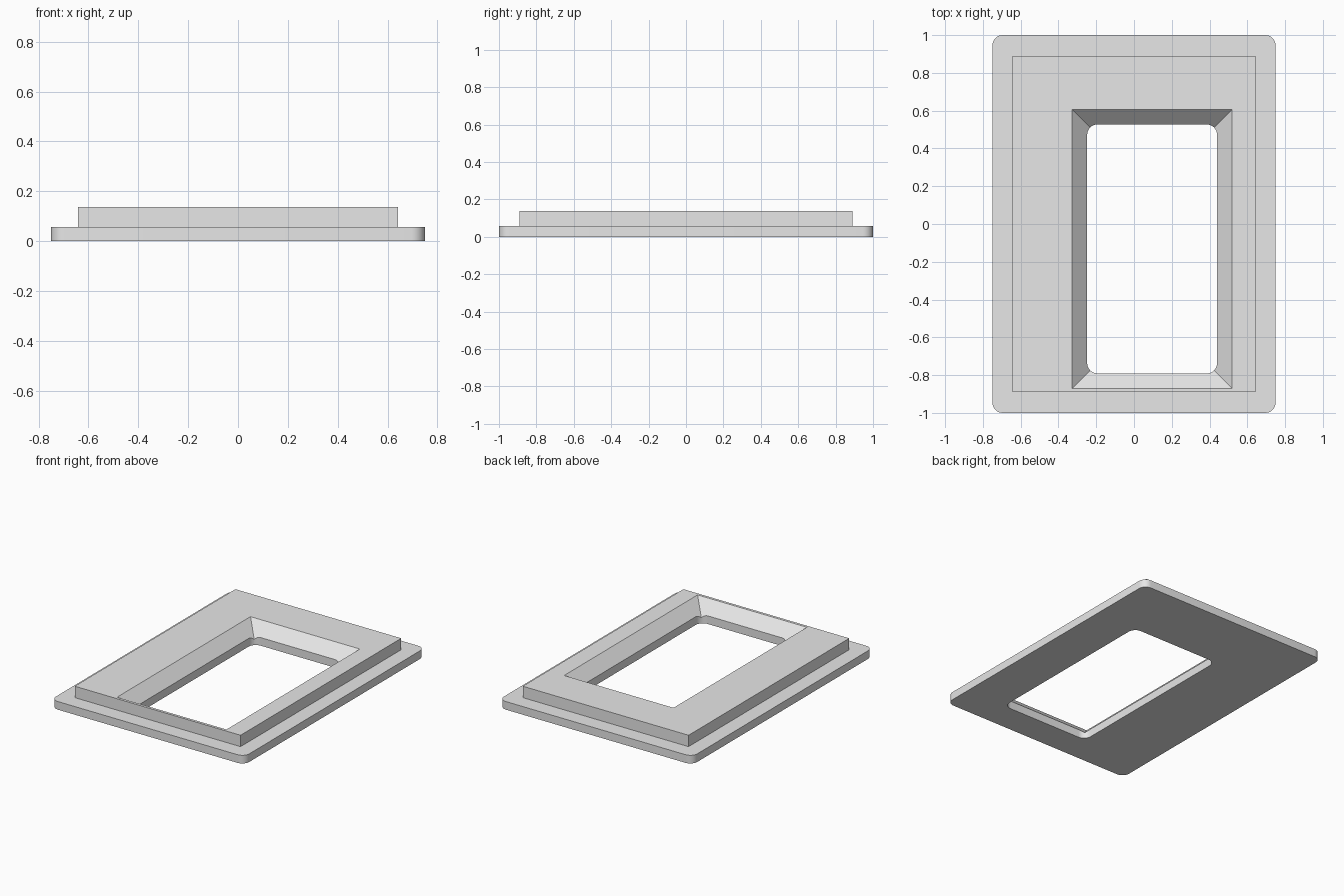
import bpy
import bmesh
import math

cube = bpy.data.objects.get("Cube")
if cube:
    bpy.data.objects.remove(cube, do_unlink=True)

PLATE_TOP = 0.057
BLOCK_TOP = 0.137
HOLE_CENTRE = (0.096, -0.132)
HOLE_HALF = (0.344, 0.659)
CORNER = 0.055

grey = bpy.data.materials.new("plain grey")
grey.use_nodes = True
grey.diffuse_color = (0.8, 0.8, 0.8, 1)
grey.node_tree.nodes["Principled BSDF"].inputs["Base Color"].default_value = (0.8, 0.8, 0.8, 1)


def outline(half, centre=(0, 0), radius=0.0, steps=8):
    """Counter-clockwise rectangle, with rounded corners if radius is set."""
    points = []
    for i, (sx, sy) in enumerate([(1, 1), (-1, 1), (-1, -1), (1, -1)]):
        cx = centre[0] + sx * (half[0] - radius)
        cy = centre[1] + sy * (half[1] - radius)
        count = steps if radius else 0
        for k in range(count + 1):
            a = math.pi / 2 * (i + k / max(count, 1))
            points.append((cx + radius * math.cos(a), cy + radius * math.sin(a)))
    return points


def loft(name, low, z_low, high, z_high):
    """Solid between two outlines with equal point counts."""
    bm = bmesh.new()
    a = [bm.verts.new((x, y, z_low)) for x, y in low]
    b = [bm.verts.new((x, y, z_high)) for x, y in high]
    bm.faces.new(a[::-1])
    bm.faces.new(b)
    n = len(a)
    for i in range(n):
        j = (i + 1) % n
        bm.faces.new((a[i], a[j], b[j], b[i]))
    mesh = bpy.data.meshes.new(name)
    bm.to_mesh(mesh)
    bm.free()
    mesh.materials.append(grey)
    obj = bpy.data.objects.new(name, mesh)
    bpy.context.collection.objects.link(obj)
    return obj


def combine(target, tool, operation):
    tool.hide_render = True
    mod = target.modifiers.new(tool.name, 'BOOLEAN')
    mod.operation = operation
    mod.solver = 'EXACT'
    mod.object = tool
    bpy.context.view_layer.objects.active = target
    bpy.ops.object.modifier_apply(modifier=mod.name)
    bpy.data.objects.remove(tool, do_unlink=True)


# Rounded base plate with a sharp-edged raised block
plate_shape = outline((0.75, 1.0), radius=CORNER)
frame = loft("window_frame", plate_shape, 0, plate_shape, PLATE_TOP)
block_shape = outline((0.643, 0.89))
block = loft("raised_block", block_shape, PLATE_TOP / 2, block_shape, BLOCK_TOP)
combine(frame, block, 'UNION')


# Sloped recess at 45 degrees, reaching the plate top at the hole walls
def recess(z):
    grow = z - PLATE_TOP
    return outline([h + grow for h in HOLE_HALF], HOLE_CENTRE)


combine(frame, loft("recess_cutter", recess(0.02), 0.02, recess(0.2), 0.2), 'DIFFERENCE')

# Rounded through hole
hole = outline(HOLE_HALF, HOLE_CENTRE, CORNER)
combine(frame, loft("hole_cutter", hole, -0.1, hole, 0.1), 'DIFFERENCE')

# Smooth rounded corners, crisp edges elsewhere
bpy.ops.object.select_all(action='DESELECT')
frame.select_set(True)
bpy.context.view_layer.objects.active = frame
bpy.ops.object.shade_smooth_by_angle(angle=math.radians(25))
